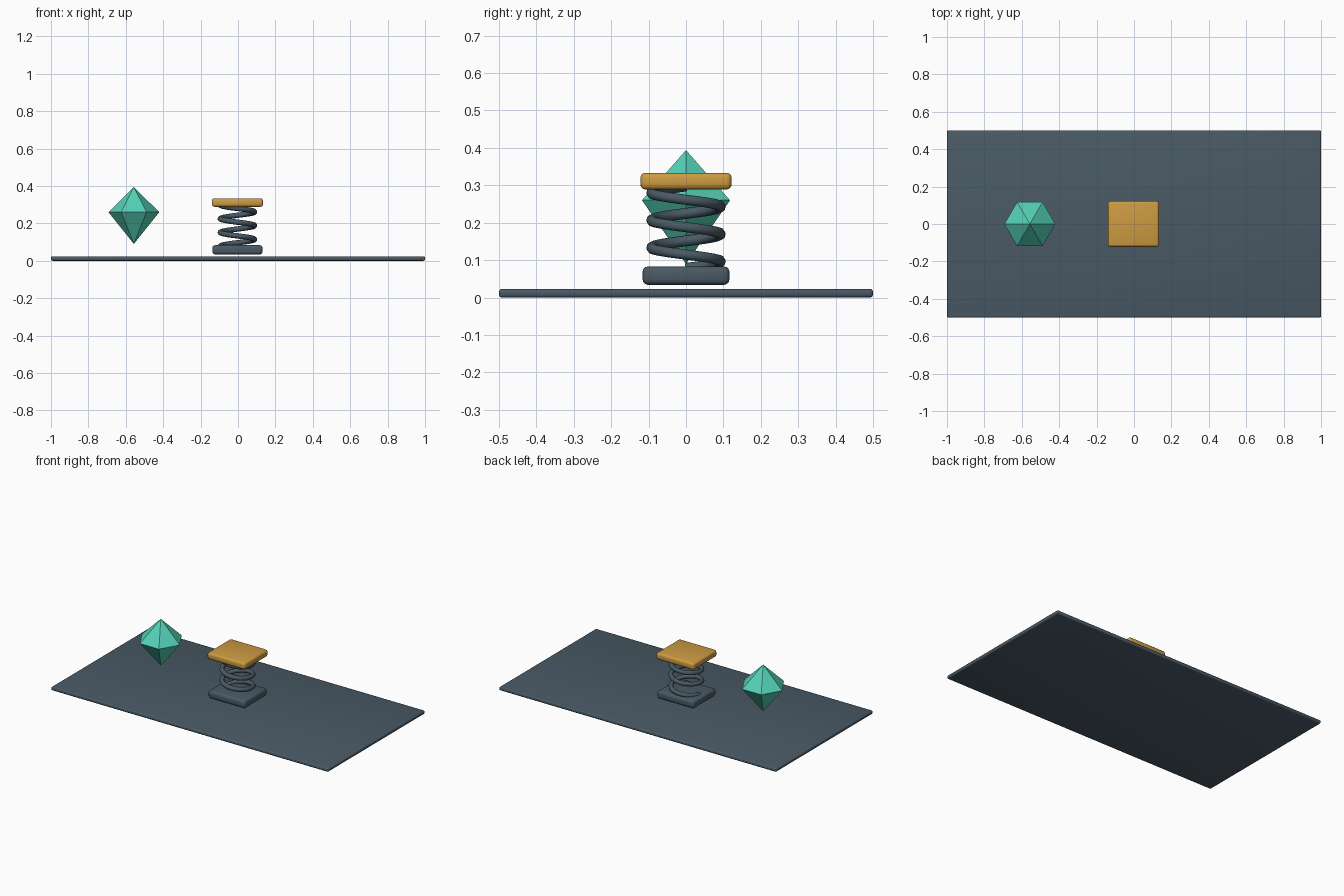
import bpy, math

if "Cube" in bpy.data.objects:
    bpy.data.objects.remove(bpy.data.objects["Cube"])


def material(name, rgb):
    m = bpy.data.materials.new(name)
    m.diffuse_color = (*rgb, 1.0)
    m.use_nodes = True
    m.node_tree.nodes["Principled BSDF"].inputs["Base Color"].default_value = m.diffuse_color
    return m


SLATE = material("slate", (0.068, 0.102, 0.132))
GOLD = material("gold", (0.61, 0.33, 0.055))
TEAL = material("teal", (0.09, 0.64, 0.47))


def rounded_box(name, size, centre, bevel, mat):
    bpy.ops.mesh.primitive_cube_add(size=1, location=centre)
    ob = bpy.context.object
    ob.name = name
    ob.scale = size
    bpy.ops.object.transform_apply(location=False, rotation=False, scale=True)
    mod = ob.modifiers.new("rounding", 'BEVEL')
    mod.width = bevel
    mod.segments = 3
    bpy.ops.object.modifier_apply(modifier=mod.name)
    bpy.ops.object.shade_smooth_by_angle(angle=math.radians(35))
    ob.data.materials.append(mat)
    return ob


# Floor slab and the two spring plates
CX = -0.003
rounded_box("floor_slab", (2.0, 1.0, 0.023), (0, 0, 0.0115), 0.008, SLATE)
rounded_box("spring_foot", (0.268, 0.232, 0.049), (CX, 0, 0.0585), 0.014, SLATE)
rounded_box("spring_top_plate", (0.274, 0.244, 0.045), (CX, 0, 0.311), 0.014, GOLD)

# Coil spring, a swept helix turning clockwise as it rises
TURNS, STEPS, RADIUS = 3, 32, 0.092
Z0, Z1 = 0.078, 0.298
curve = bpy.data.curves.new("coil_spring", 'CURVE')
curve.dimensions = '3D'
curve.bevel_depth = 0.0145
curve.bevel_resolution = 2
curve.use_fill_caps = True
line = curve.splines.new('POLY')
count = TURNS * STEPS
line.points.add(count)
for i, p in enumerate(line.points):
    a = math.pi - 2 * math.pi * i / STEPS
    p.co = (RADIUS * math.cos(a), RADIUS * math.sin(a), Z0 + (Z1 - Z0) * i / count, 1)
line.use_smooth = True
curve.materials.append(SLATE)
coil = bpy.data.objects.new("coil_spring", curve)
coil.location.x = CX
bpy.context.collection.objects.link(coil)

# Floating six-sided gem: two pyramids sharing a girdle
verts = [(0.136 * math.cos(k * math.pi / 3), 0.136 * math.sin(k * math.pi / 3), 0.26)
         for k in range(6)]
verts += [(0, 0, 0.394), (0, 0, 0.09)]
faces = []
for k in range(6):
    n = (k + 1) % 6
    faces += [(k, n, 6), (n, k, 7)]
mesh = bpy.data.meshes.new("gem")
mesh.from_pydata(verts, [], faces)
mesh.materials.append(TEAL)
gem = bpy.data.objects.new("gem", mesh)
gem.location.x = -0.557
bpy.context.collection.objects.link(gem)
